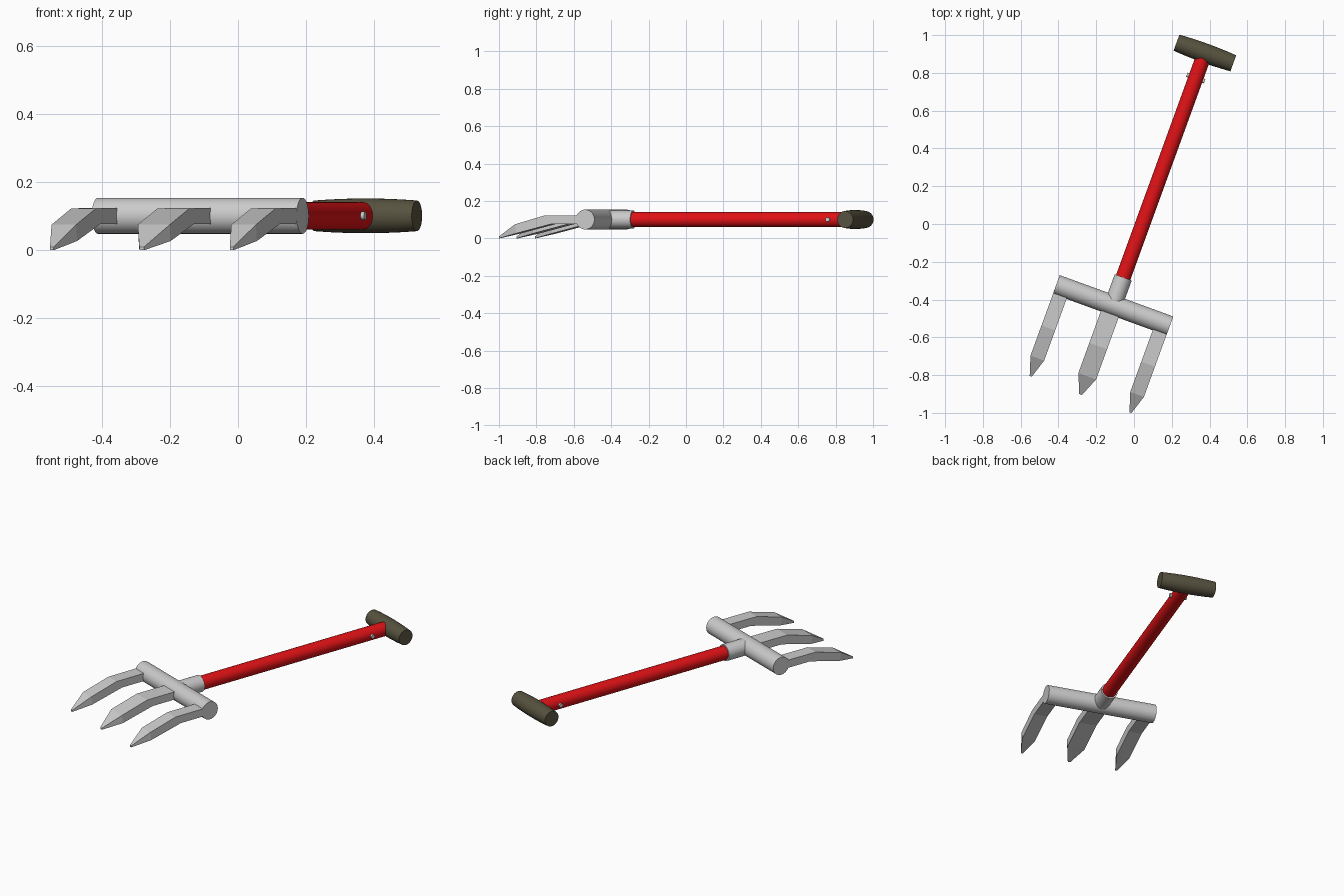
import bpy, bmesh, math
from mathutils import Matrix, Vector

if "Cube" in bpy.data.objects:
    bpy.data.objects.remove(bpy.data.objects["Cube"])

# Tool is modelled along +y, then turned 20 degrees about z
TURN = Matrix.Rotation(math.radians(-20), 4, 'Z')
CX, CZ = 0.043, 0.101


def material(name, color):
    m = bpy.data.materials.new(name)
    m.diffuse_color = color
    m.use_nodes = True
    m.node_tree.nodes["Principled BSDF"].inputs["Base Color"].default_value = m.diffuse_color
    return m


RED = material("red_paint", (0.75, 0.006, 0.008, 1))
OLIVE = material("olive_grip", (0.095, 0.085, 0.05, 1))


def finish(name, bm, mat=None, smooth=True):
    bmesh.ops.recalc_face_normals(bm, faces=bm.faces)
    bm.transform(TURN)
    me = bpy.data.meshes.new(name)
    bm.to_mesh(me)
    bm.free()
    ob = bpy.data.objects.new(name, me)
    bpy.context.collection.objects.link(ob)
    if mat:
        me.materials.append(mat)
    if smooth:
        bpy.ops.object.select_all(action='DESELECT')
        ob.select_set(True)
        bpy.context.view_layer.objects.active = ob
        bpy.ops.object.shade_smooth_by_angle(angle=math.radians(35))
    return ob


def skin(bm, rings):
    """Join rings of points into a closed, capped solid."""
    loops = [[bm.verts.new(p) for p in r] for r in rings]
    n = len(loops[0])
    for a, b in zip(loops, loops[1:]):
        for i in range(n):
            j = (i + 1) % n
            bm.faces.new((a[i], a[j], b[j], b[i]))
    bm.faces.new(loops[0])
    bm.faces.new(loops[-1])


def rod(name, axis, v, profile, mat=None, sides=32):
    """Round bar along 'x' or 'y'; profile is (position, radius) pairs."""
    rings = []
    for t, r in profile:
        ring = []
        for i in range(sides):
            a = 2 * math.pi * i / sides
            c, s = r * math.cos(a), r * math.sin(a)
            ring.append(Vector((CX + t, v + c, CZ + s)) if axis == 'x'
                        else Vector((CX + c, v + t, CZ + s)))
        rings.append(ring)
    bm = bmesh.new()
    skin(bm, rings)
    return finish(name, bm, mat)


# Head crossbar, socket and shaft
rod("crossbar", 'x', -0.442, [(-0.32, 0.053), (0.32, 0.053)])
rod("socket", 'y', 0, [(-0.44, 0.048), (-0.285, 0.048)])
rod("shaft", 'y', 0, [(-0.30, 0.040), (0.97, 0.040)], RED)

# Slightly barrel-shaped grip and the pin through the shaft
grip = [(0.16 * k / 6, 0.051 - 0.006 * (k / 6) ** 2) for k in range(-6, 7)]
rod("grip", 'x', 0.979, grip, OLIVE)
rod("grip_pin", 'x', 0.838, [(-0.05, 0.012), (0.05, 0.012)], sides=16)

# Flat bent tines: (top y, bottom y, top z, bottom z, width factor)
SECTIONS = [(-0.442, -0.442, 0.124, 0.077, 1),
            (-0.672, -0.635, 0.123, 0.077, 1),
            (-0.842, -0.834, 0.075, 0.027, 1),
            (-0.945, -0.945, 0.010, 0.000, 0.15)]
for name, offset, width in (("left_tine", -0.281, 0.077),
                            ("middle_tine", 0, 0.1),
                            ("right_tine", 0.281, 0.077)):
    bm = bmesh.new()
    x, rings = CX + offset, []
    for yt, yb, zt, zb, f in SECTIONS:
        h = width * f / 2
        rings.append([(x - h, yt, zt), (x + h, yt, zt),
                      (x + h, yb, zb), (x - h, yb, zb)])
    skin(bm, rings)
    finish(name, bm, smooth=False)
